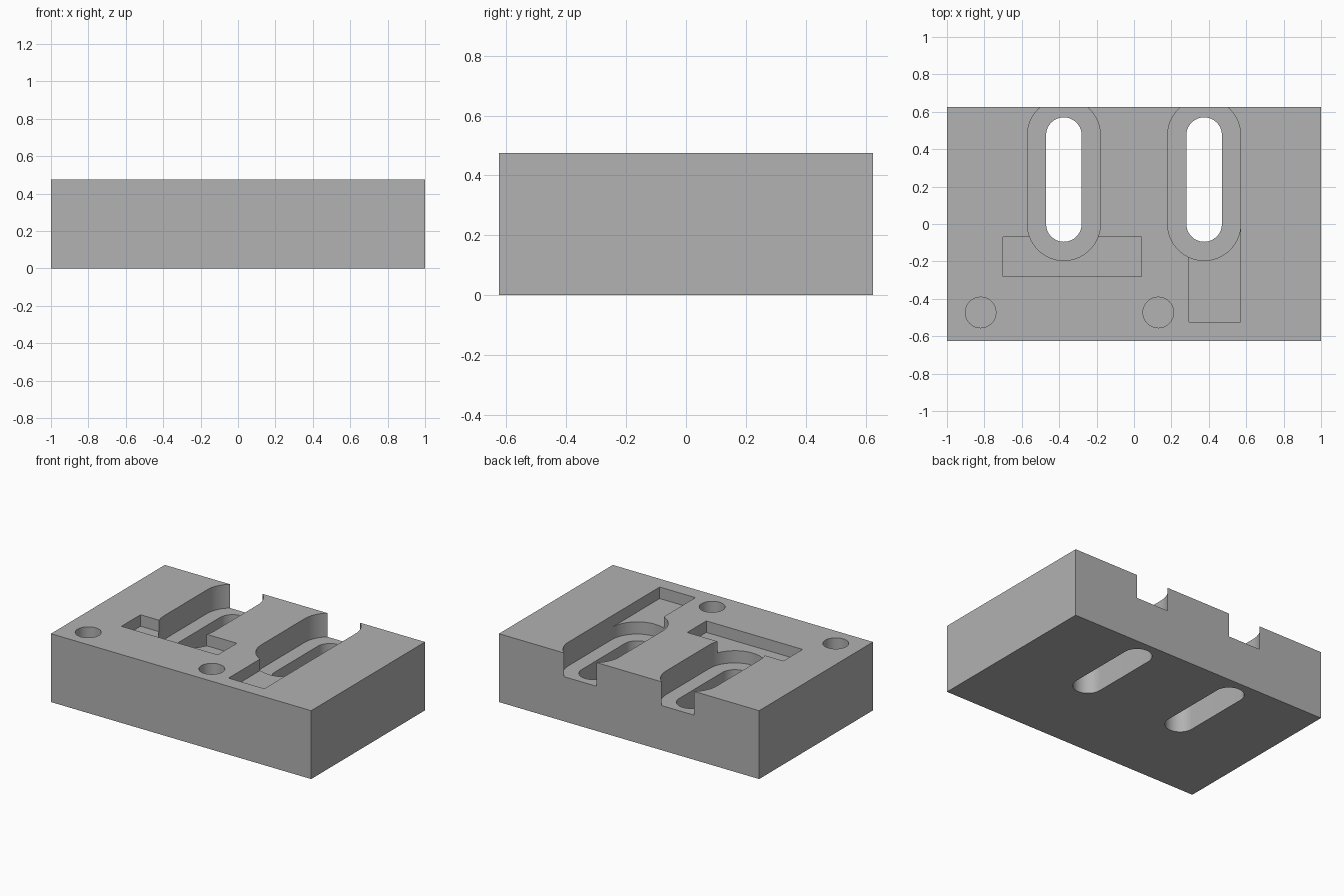
import bpy
import bmesh
from math import cos, sin, pi, radians

cube = bpy.data.objects.get("Cube")
if cube:
    bpy.data.objects.remove(cube, do_unlink=True)

HEIGHT = 0.475
SLOT_Y = (0.0, 0.475)      # arc centres of the long slots
SEGMENTS = 32

grey = bpy.data.materials.new("plain_grey")
grey.use_nodes = True
colour = (0.445, 0.445, 0.445, 1)
grey.diffuse_color = colour
grey.node_tree.nodes["Principled BSDF"].inputs["Base Color"].default_value = colour


def prism(name, outline, z0, z1):
    """Extrude a counter-clockwise outline from z0 up to z1."""
    bm = bmesh.new()
    base = bm.faces.new([bm.verts.new((x, y, z0)) for x, y in outline])
    top = bmesh.ops.extrude_face_region(bm, geom=[base])["geom"]
    verts = [v for v in top if isinstance(v, bmesh.types.BMVert)]
    bmesh.ops.translate(bm, verts=verts, vec=(0, 0, z1 - z0))
    bmesh.ops.recalc_face_normals(bm, faces=bm.faces)
    mesh = bpy.data.meshes.new(name)
    bm.to_mesh(mesh)
    bm.free()
    mesh.materials.append(grey)
    obj = bpy.data.objects.new(name, mesh)
    bpy.context.collection.objects.link(obj)
    return obj


def rectangle(x0, x1, y0, y1):
    return [(x0, y0), (x1, y0), (x1, y1), (x0, y1)]


def circle(cx, cy, r):
    steps = [2 * pi * i / SEGMENTS for i in range(SEGMENTS)]
    return [(cx + r * cos(a), cy + r * sin(a)) for a in steps]


def stadium(cx, r):
    half = [pi * i / SEGMENTS for i in range(SEGMENTS + 1)]
    upper = [(cx + r * cos(a), SLOT_Y[1] + r * sin(a)) for a in half]
    lower = [(cx - r * cos(a), SLOT_Y[0] - r * sin(a)) for a in half]
    return upper + lower


block = prism("block", rectangle(-1, 1, -0.625, 0.625), 0, HEIGHT)


def cut(name, outline, depth):
    """Remove an outline from the top of the block down to a depth."""
    cutter = prism(name, outline, HEIGHT - depth, HEIGHT + 0.1)
    cutter.hide_render = True
    mod = block.modifiers.new(name, "BOOLEAN")
    mod.operation = "DIFFERENCE"
    mod.solver = "EXACT"
    mod.object = cutter
    bpy.context.view_layer.objects.active = block
    bpy.ops.object.modifier_apply(modifier=mod.name)
    bpy.data.objects.remove(cutter, do_unlink=True)


# Shallow rectangular pockets
cut("wide_pocket", rectangle(-0.7, 0.04, -0.28, -0.07), 0.08)
cut("narrow_pocket", rectangle(0.295, 0.57, -0.525, 0.02), 0.08)

# Counterbored slots, open at the back, with through slots in their floors
for side, x in (("right", -0.375), ("left", 0.375)):
    cut(side + "_counterbore", stadium(x, 0.195), 0.165)
    cut(side + "_through_slot", stadium(x, 0.095), HEIGHT + 0.1)

# Blind round holes near the front
for side, x in (("right", -0.82), ("middle", 0.13)):
    cut(side + "_hole", circle(x, -0.473, 0.082), 0.16)

# Smooth the curved walls, keep the edges crisp
bpy.ops.object.select_all(action="DESELECT")
block.select_set(True)
bpy.context.view_layer.objects.active = block
bpy.ops.object.shade_smooth_by_angle(angle=radians(30))
